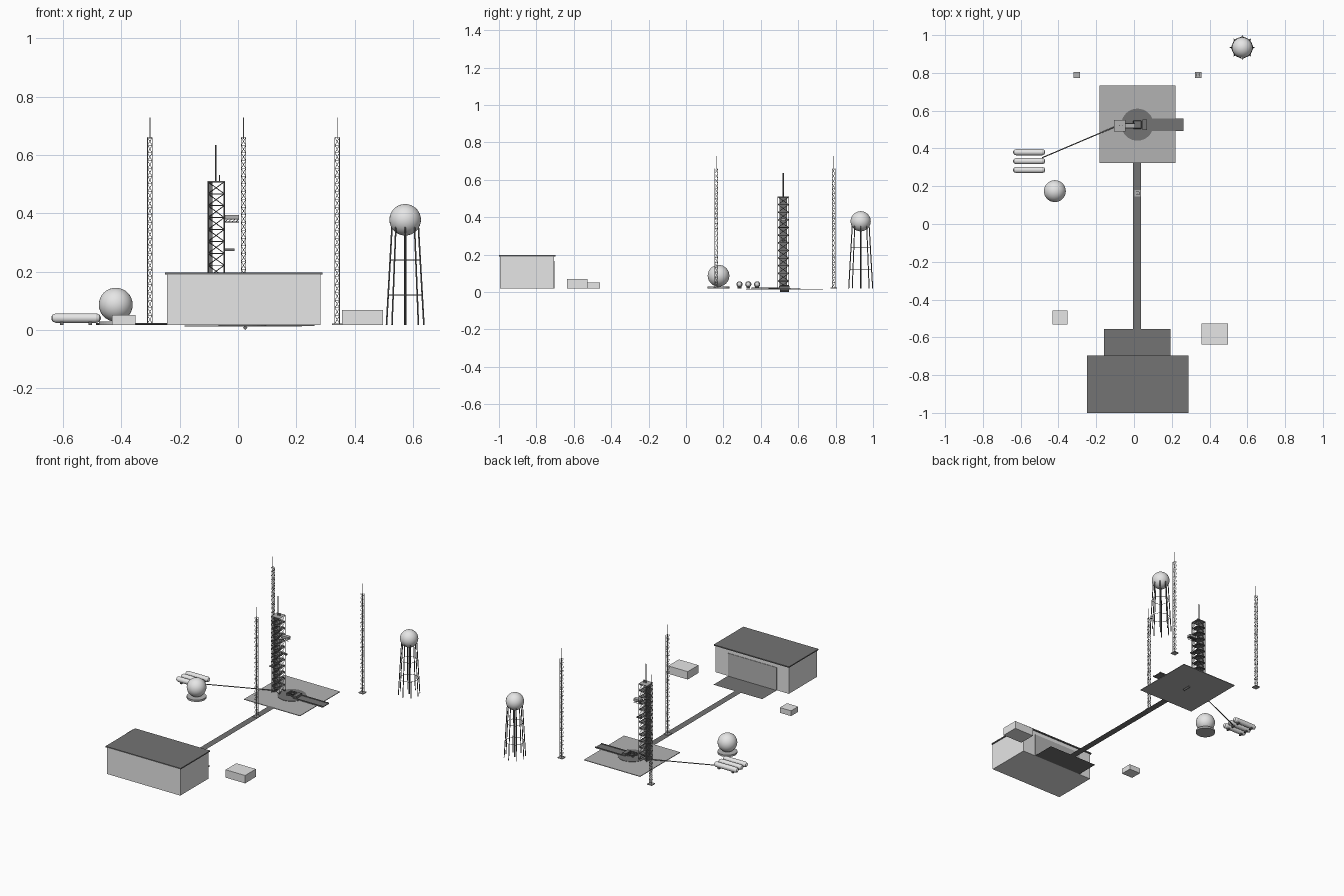
import bpy, bmesh
from math import cos, sin, pi
from mathutils import Vector, Matrix

cube = bpy.data.objects.get("Cube")
if cube:
    bpy.data.objects.remove(cube)


def material(name, v):
    m = bpy.data.materials.new(name)
    m.use_nodes = True
    m.diffuse_color = (v, v, v, 1)
    m.node_tree.nodes["Principled BSDF"].inputs["Base Color"].default_value = (v, v, v, 1)
    return m


LIGHT = material("light grey", 0.79)
MID = material("concrete grey", 0.45)
DARK = material("dark grey", 0.175)
G = 0.018  # ground level


class Part:
    """Collects simple shapes into one object."""

    def __init__(self, name, mat):
        self.name, self.mat, self.bm = name, mat, bmesh.new()

    def box(self, x0, x1, y0, y1, z0, z1):
        size = Matrix.Diagonal((x1 - x0, y1 - y0, z1 - z0, 1))
        mid = Matrix.Translation(((x0 + x1) / 2, (y0 + y1) / 2, (z0 + z1) / 2))
        bmesh.ops.create_cube(self.bm, size=1, matrix=mid @ size)
        return self

    def sheet(self, x0, x1, y0, y1, z):
        corners = ((x0, y0, z), (x1, y0, z), (x1, y1, z), (x0, y1, z))
        self.bm.faces.new([self.bm.verts.new(c) for c in corners])
        return self

    def rod(self, a, b, r, sides=4, r2=None):
        a, b = Vector(a), Vector(b)
        d = b - a
        turn = d.to_track_quat('Z', 'Y').to_matrix().to_4x4()
        bmesh.ops.create_cone(self.bm, segments=sides, radius1=r, radius2=r if r2 is None else r2,
                              depth=d.length, cap_ends=True, matrix=Matrix.Translation((a + b) / 2) @ turn)
        return self

    def ball(self, c, r):
        bmesh.ops.create_uvsphere(self.bm, u_segments=32, v_segments=16, radius=r, matrix=Matrix.Translation(c))
        return self

    def lattice(self, x0, x1, y0, y1, z0, z1, cells, r, cross=False):
        corners = [(x0, y0), (x1, y0), (x1, y1), (x0, y1)]
        step = (z1 - z0) / cells
        for i, p in enumerate(corners):
            q = corners[(i + 1) % 4]
            self.rod((*p, z0), (*p, z1), r * 1.4)
            for k in range(cells):
                a, b = z0 + k * step, z0 + (k + 1) * step
                self.rod((*p, b), (*q, b), r)
                if cross or k % 2:
                    self.rod((*p, a), (*q, b), r)
                if cross or not k % 2:
                    self.rod((*q, a), (*p, b), r)
        return self

    def done(self, smooth=False):
        me = bpy.data.meshes.new(self.name)
        self.bm.to_mesh(me)
        self.bm.free()
        me.materials.append(self.mat)
        ob = bpy.data.objects.new(self.name, me)
        bpy.context.collection.objects.link(ob)
        if smooth:
            bpy.ops.object.select_all(action='DESELECT')
            ob.select_set(True)
            bpy.context.view_layer.objects.active = ob
            bpy.ops.object.shade_smooth_by_angle()


# Assembly hall with roof and rear door
Part("hall_walls", LIGHT).box(-0.244, 0.283, -0.995, -0.705, G, 0.191).done()
Part("hall_roof", DARK).box(-0.25, 0.289, -1, -0.697, 0.191, 0.198).done()
Part("hall_door", MID).box(-0.158, 0.192, -0.706, -0.702, G, 0.166).done()

# Side buildings
Part("small_building", LIGHT).box(-0.432, -0.352, -0.532, -0.459, G, 0.052).done()
Part("large_building", LIGHT).box(0.357, 0.497, -0.637, -0.527, G, 0.069).done()

# Paved areas
Part("hall_apron", DARK).sheet(-0.158, 0.192, -0.702, -0.555, G).done()
Part("roadway", DARK).sheet(-0.005, 0.038, -0.555, 0.327, G).done()
Part("launch_pad", MID).box(-0.183, 0.219, 0.322, 0.732, 0.012, 0.016).done()

# Flame trench and launch stand
CX, CY = 0.018, 0.526
Part("pad_disc", DARK).rod((CX, CY, 0.015), (CX, CY, 0.018), 0.085, 32).done()
trench = Part("flame_trench", DARK).box(0.05, 0.262, 0.493, 0.558, 0.014, G)
for y in (0.493, 0.553):
    trench.box(0.05, 0.262, y, y + 0.005, G, 0.022)
trench.done()
Part("flame_deflector", DARK).rod((0.025, 0.503, 0.008), (0.025, 0.55, 0.008), 0.008).done()
stand = Part("launch_stand", DARK).box(0.045, 0.07, 0.498, 0.554, G, 0.033)
stand.lattice(CX - 0.02, CX + 0.02, CY - 0.02, CY + 0.02, G, 0.035, 1, 0.002, True).done()

# Service tower with lift shaft, roof deck, masts and arms
TX0, TX1, TY0, TY1 = -0.103, -0.047, 0.491, 0.549
tower = Part("service_tower", DARK)
tower.lattice(TX0, TX1, TY0, TY1, G, 0.508, 12, 0.0015, True)
for k in range(1, 12):
    z = G + k * 0.0408
    tower.box(TX0, TX1, TY0, TY1, z - 0.0015, z)
tower.box(-0.102, -0.087, 0.499, 0.541, G, 0.508)
tower.rod((-0.077, 0.52, 0.508), (-0.077, 0.52, 0.635), 0.003, 6)
tower.rod((-0.063, 0.52, 0.508), (-0.063, 0.52, 0.531), 0.002, 6)
tower.done()
Part("tower_roof_deck", MID).box(TX0 - 0.002, TX1 + 0.002, TY0 - 0.002, TY1 + 0.002, 0.508, 0.511).done()
arms = Part("service_arms", DARK)
for y in (0.508, 0.532):
    arms.rod((TX1, y, 0.37), (0.004, y, 0.37), 0.0015)
    for k in range(4):
        x = TX1 + k * 0.0125
        arms.rod((x, y, 0.37), (x + 0.0125, y, 0.38), 0.001)
arms.box(TX1, 0.004, 0.506, 0.534, 0.379, 0.382)
arms.box(TX1, -0.012, 0.514, 0.526, 0.271, 0.279).done()
Part("access_cabin", MID).box(-0.045, 0.004, 0.507, 0.533, 0.382, 0.394).done()

# Lightning masts
for name, x, y in (("right", -0.302, 0.789), ("front", 0.019, 0.162), ("left", 0.34, 0.789)):
    mast = Part(name + "_lightning_mast", MID).box(x - 0.017, x + 0.017, y - 0.017, y + 0.017, G, 0.023)
    mast.lattice(x - 0.008, x + 0.008, y - 0.008, y + 0.008, 0.023, 0.66, 24, 0.0009)
    mast.rod((x, y, 0.655), (x, y, 0.728), 0.0015, 6).done()

# Water tower
WX, WY = 0.573, 0.934
Part("water_tank", LIGHT).ball((WX, WY, 0.378), 0.054).done(True)
legs = Part("water_tower_legs", DARK).rod((WX, WY, G), (WX, WY, 0.34), 0.004, 8)


def leg_point(i, z):
    r = 0.064 - 0.019 * (z - G) / 0.34
    return (WX + r * cos(i * pi / 4), WY + r * sin(i * pi / 4), z)


for i in range(8):
    legs.rod(leg_point(i, G), leg_point(i, 0.36), 0.0027, 6)
    for z in (0.12, 0.24):
        legs.rod(leg_point(i, z), leg_point(i + 1, z), 0.0015)
legs.done()

# Fuel sphere on its base
Part("fuel_sphere", LIGHT).ball((-0.419, 0.174, 0.087), 0.058).done(True)
Part("fuel_sphere_base", MID).rod((-0.419, 0.174, G), (-0.419, 0.174, 0.03), 0.058, 32).done()

# Horizontal fuel tanks, saddles and feed pipe
for i in range(3):
    y = 0.286 + i * 0.047
    tank = Part(f"fuel_tank_{i + 1}", LIGHT).rod((-0.624, y, 0.041), (-0.486, y, 0.041), 0.0165, 24)
    for x, s in ((-0.624, -1), (-0.486, 1)):
        tank.rod((x, y, 0.041), (x + s * 0.011, y, 0.041), 0.0165, 24, 0.012)
        tank.rod((x + s * 0.011, y, 0.041), (x + s * 0.016, y, 0.041), 0.012, 24, 0.004)
    tank.done(True)
    saddle = Part(f"tank_saddle_{i + 1}", DARK)
    for x in (-0.604, -0.506):
        saddle.box(x - 0.006, x + 0.006, y - 0.01, y + 0.01, G, 0.03)
    saddle.done()
Part("feed_pipe", DARK).rod((-0.486, 0.351, 0.021), (-0.1, 0.515, 0.021), 0.003, 8).done()
